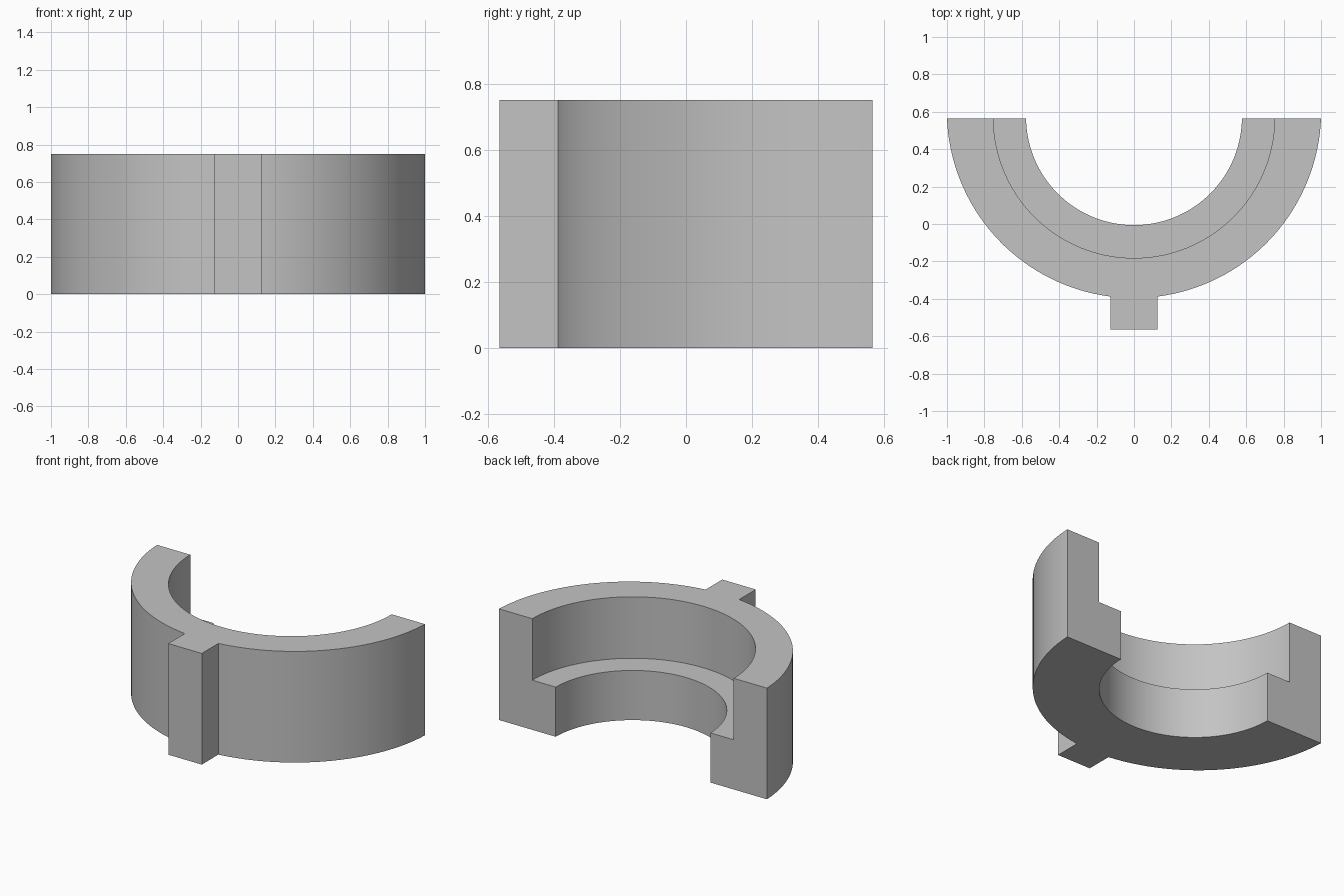
import bpy, bmesh, math

cube = bpy.data.objects.get("Cube")
if cube:
    bpy.data.objects.remove(cube, do_unlink=True)

HEIGHT, STEP_Z = 0.75, 0.335
END_Y = 0.565
SEGMENTS = 72

grey = bpy.data.materials.new("plain grey")
grey.use_nodes = True
colour = (0.55, 0.55, 0.55, 1)
grey.diffuse_color = colour
grey.node_tree.nodes["Principled BSDF"].inputs["Base Color"].default_value = colour


def arc_point(half_width, offset, t, z):
    """Point on an arc that spans the open end, with its centre past the end plane."""
    radius = math.hypot(half_width, offset)
    tilt = math.asin(offset / radius)
    angle = math.pi + tilt + t * (math.pi - 2 * tilt)
    return (radius * math.cos(angle), END_Y + offset + radius * math.sin(angle), z)


def finish(bm, name):
    bmesh.ops.recalc_face_normals(bm, faces=bm.faces)
    mesh = bpy.data.meshes.new(name)
    bm.to_mesh(mesh)
    bm.free()
    obj = bpy.data.objects.new(name, mesh)
    bpy.context.collection.objects.link(obj)
    mesh.materials.append(grey)
    return obj


# Stepped half ring: one section swept along slightly eccentric arcs
outer, step, bore = (1.0, 0.04), (0.752, 0.005), (0.577, 0.006)
section = [(outer, 0), (outer, HEIGHT), (step, HEIGHT),
           (step, STEP_Z), (bore, STEP_Z), (bore, 0)]
bm = bmesh.new()
rows = [[bm.verts.new(arc_point(*arc, i / SEGMENTS, z)) for arc, z in section]
        for i in range(SEGMENTS + 1)]
for a, b in zip(rows, rows[1:]):
    for k in range(len(section)):
        n = (k + 1) % len(section)
        bm.faces.new((a[k], a[n], b[n], b[k]))
bm.faces.new(rows[0])
bm.faces.new(rows[-1])
ring = finish(bm, "stepped_half_ring")

# Locating key on the front, full height and rooted in the ring
bm = bmesh.new()
bmesh.ops.create_cube(bm, size=1)
KEY_FRONT, KEY_ROOT = -0.565, -0.36
bmesh.ops.scale(bm, vec=(0.25, KEY_ROOT - KEY_FRONT, HEIGHT), verts=bm.verts)
bmesh.ops.translate(bm, vec=(0, (KEY_FRONT + KEY_ROOT) / 2, HEIGHT / 2), verts=bm.verts)
key = finish(bm, "locating_key")

# Join the key into the ring so the top and bottom are continuous
union = ring.modifiers.new("key union", "BOOLEAN")
union.operation = "UNION"
union.solver = "EXACT"
union.object = key
bpy.context.view_layer.objects.active = ring
ring.select_set(True)
bpy.ops.object.modifier_apply(modifier=union.name)
bpy.data.objects.remove(key, do_unlink=True)
bpy.ops.object.shade_smooth_by_angle(angle=math.radians(30))
